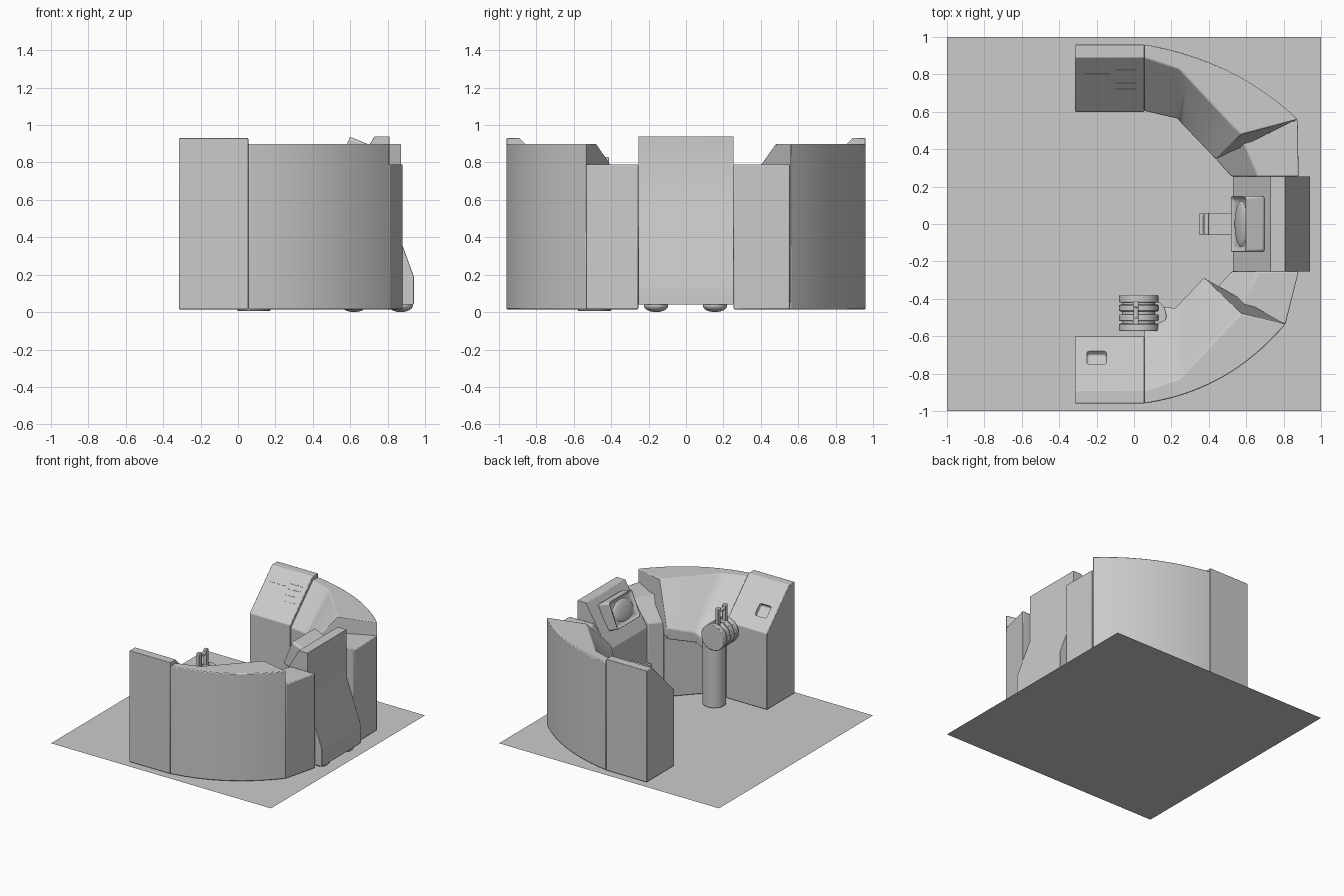
import bpy, bmesh
from math import radians
from mathutils import Vector

if "Cube" in bpy.data.objects:
    bpy.data.objects.remove(bpy.data.objects["Cube"])

def finish(name, bm, bevel=0, segs=2):
    bmesh.ops.recalc_face_normals(bm, faces=bm.faces[:])
    me = bpy.data.meshes.new(name)
    bm.to_mesh(me)
    bm.free()
    ob = bpy.data.objects.new(name, me)
    bpy.context.collection.objects.link(ob)
    if bevel:
        m = ob.modifiers.new("bevel", 'BEVEL')
        m.width, m.segments, m.limit_method = bevel, segs, 'ANGLE'
        m.angle_limit = radians(35)
    return ob

def box(name, loc, size, rot=(0, 0, 0), bevel=0, segs=2):
    bm = bmesh.new()
    bmesh.ops.create_cube(bm, size=1)
    bmesh.ops.scale(bm, vec=size, verts=bm.verts)
    ob = finish(name, bm, bevel, segs)
    ob.location, ob.rotation_euler = loc, [radians(a) for a in rot]
    return ob

def cylinder(name, loc, r, depth, rot=(0, 0, 0), bevel=0):
    bm = bmesh.new()
    bmesh.ops.create_cone(bm, cap_ends=True, segments=40, radius1=r, radius2=r, depth=depth)
    ob = finish(name, bm, bevel)
    ob.location, ob.rotation_euler = loc, [radians(a) for a in rot]
    return ob

def dome(name, loc, scale):
    bm = bmesh.new()
    bmesh.ops.create_uvsphere(bm, u_segments=32, v_segments=16, radius=1)
    bmesh.ops.scale(bm, vec=scale, verts=bm.verts)
    ob = finish(name, bm)
    ob.location = loc
    return ob

def row(pts, n, curve=False):
    """Sample a rail of 3D points, as a bent line or a quadratic curve."""
    p = [Vector(q) for q in pts]
    out = []
    for i in range(n):
        t = i / (n - 1)
        if curve:
            out.append(p[0] * (1-t)**2 + p[1] * 2*t*(1-t) + p[2] * t*t)
        else:
            u = t * (len(p) - 1)
            k = min(int(u), len(p) - 2)
            out.append(p[k].lerp(p[k + 1], u - k))
    return out

def loft(name, rails, bevel=0.006):
    """Closed cross-section swept along matching rails, capped at both ends."""
    bm = bmesh.new()
    v = [[bm.verts.new(p) for p in r] for r in rails]
    m, n = len(v), len(v[0])
    for j in range(m):
        a, b = v[j], v[(j + 1) % m]
        for i in range(n - 1):
            bm.faces.new((a[i], a[i+1], b[i+1], b[i]))
    bm.faces.new([r[0] for r in v])
    bm.faces.new([r[-1] for r in v])
    return finish(name, bm, bevel)

def at(pts, *z):
    z = z if len(z) > 1 else z * len(pts)
    return [(x, y, h) for (x, y), h in zip(pts, z)]

Z0 = 0.015

# floor plate
bm = bmesh.new()
bmesh.ops.create_grid(bm, x_segments=1, y_segments=1, size=1)
finish("floor", bm)

# straight end desks and low linking blocks, both sides
end_desk = {}
for side, s in (("left", 1), ("right", -1)):
    prof = [(.96, Z0), (.96, .93), (.89, .93), (.60, .64), (.60, Z0)]
    end_desk[side] = loft(side + "_end_desk",
                          [[(x, s*y, z) for x in (-.315, .055)] for y, z in prof], .004)
    out = [(.875 if s > 0 else .81, .555*s if s > 0 else -.535), (.88, .255*s)]
    ridge = [(.57, .48*s), (.66, .255*s)]
    inner = [(.44, .345*s), (.52, .255*s)]
    loft(side + "_link_block", [at(out, Z0), at(out, .79), at(ridge, .79),
                                at(inner, .63), at(inner, Z0)])

# curved desks
N = 17
wall = [(.055, .605), (.23, .565), (.44, .345)]
ridge = [(.055, .89), (.24, .83), (.57, .48)]
arc = [(.055, .96), (.535, .88), (.875, .56)]
loft("left_curved_desk", [row(at(arc, Z0), N, True), row(at(arc, .9), N, True),
                          row(at(ridge, .9), N), row(at(wall, .62, .63, .71), N),
                          row(at(wall, Z0), N)])
wall = [(x, -y) for x, y in wall]
ridge = [(x, -y) for x, y in ridge]
arc = [(.055, -.96), (.507, -.895), (.81, -.535)]
lip = [(.055, -.43), (.22, -.45), (.375, -.287)]
loft("right_curved_desk", [row(at(arc, Z0), N, True), row(at(arc, .9), N, True),
                           row(at(ridge, .9), N), row(at(lip, .47, .56, .62), N),
                           row(at(lip, .40, .48, .53), N), row(at(wall, .40, .48, .53), N),
                           row(at(wall, Z0), N)])

# central console
prof = [(.53, .04), (.53, .60), (.73, .94), (.81, .94), (.81, .55), (.94, .19), (.94, .04)]
loft("console", [[(x, y, z) for y in (-.255, .255)] for x, z in prof], .003)
for x in (.62, .87):
    for y in (-.16, .155):
        dome("console_foot", (x, y, .035), (.065, .065, .035))

# monitor with recessed, bulging screen
bm = bmesh.new()
bmesh.ops.create_cube(bm, size=1)
bmesh.ops.scale(bm, vec=(.22, .30, .12), verts=bm.verts)
bm.faces.ensure_lookup_table()
front = max(bm.faces, key=lambda f: f.calc_center_median().z)
bmesh.ops.inset_region(bm, faces=[front], thickness=.025)
bmesh.ops.translate(bm, vec=(0, 0, -.025), verts=front.verts)
mon = finish("monitor", bm, .015, 3)
mon.location, mon.rotation_euler = (.605, 0, .816), (0, radians(-68), 0)
scr = dome("screen", (.576, 0, .828), (.085, .125, .022))
scr.rotation_euler = (0, radians(-68), 0)

# handle tray below the monitor
box("tray", (.46, 0, .38), (.15, .12, .04), bevel=.004)
for x in (.36, .387):
    box("tray_grip", (x, 0, .39), (.022, .12, .07), bevel=.004)

# lever post with drum head
cylinder("lever_post", (.085, -.49, .30), .088, .59, bevel=.004)
cylinder("drum_core", (.025, -.475, .60), .088, .18, (90, 0, 0))
for y, w in ((-.553, .04), (-.501, .035), (-.449, .035), (-.40, .04)):
    cylinder("drum_ring", (.025, y, .60), .105, w, (90, 0, 0), .005)
for y in (-.52, -.43):
    box("lever_arm", (.01, y, .75), (.03, .035, .16), bevel=.005)
cylinder("lever_bar", (.01, -.475, .80), .014, .12, (90, 0, 0))

# keypad lines and slot on the left end desk slope (z = y + 0.04)
for y in (.72, .755, .79, .82):
    for x in (-.083, -.043, -.004):
        box("keypad_line", (x, y, y + .04), (.032, .006, .006), (45, 0, 0))
box("panel_slot", (-.20, .80, .84), (.14, .006, .006), (45, 0, 0))

# pocket cut in the right end desk slope
cut = box("pocket_cutter", (-.20, -.715, .755), (.105, .10, .07), (-45, 0, 0), .015, 3)
cut.hide_render = True
cut.hide_set(True)
m = end_desk["right"].modifiers.new("pocket", 'BOOLEAN')
m.operation, m.object = 'DIFFERENCE', cut

# smooth shading with sharp edges kept
bpy.ops.object.select_all(action='DESELECT')
for ob in bpy.context.collection.objects:
    if ob is not cut:
        ob.select_set(True)
        bpy.context.view_layer.objects.active = ob
bpy.ops.object.shade_smooth_by_angle(angle=radians(30))
